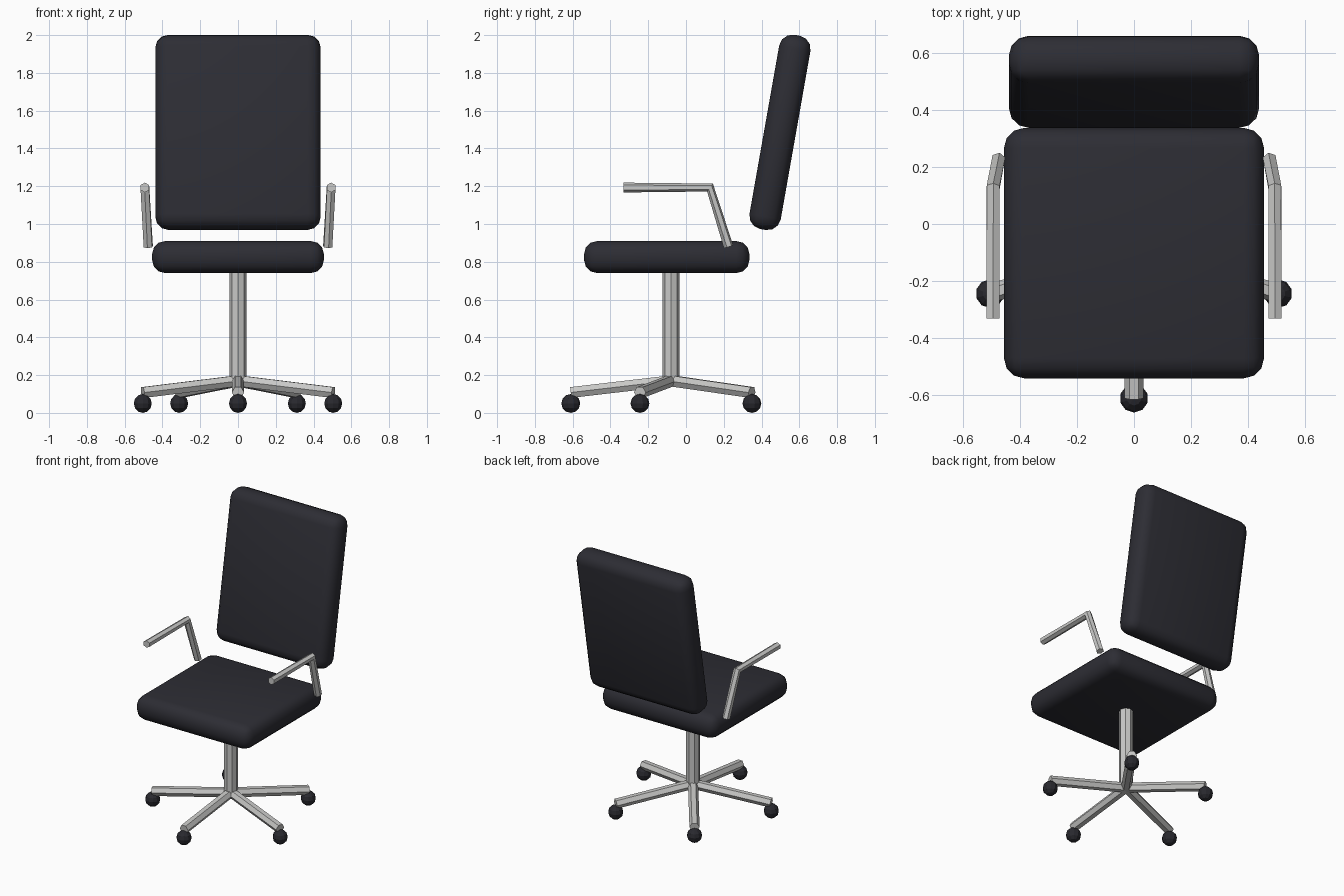
import bpy
import bmesh
from math import cos, sin, pi, radians
from mathutils import Vector

cube = bpy.data.objects.get("Cube")
if cube:
    bpy.data.objects.remove(cube, do_unlink=True)


def make_material(name, color, metallic, roughness):
    mat = bpy.data.materials.new(name)
    mat.use_nodes = True
    mat.diffuse_color = color
    bsdf = next(n for n in mat.node_tree.nodes if n.type == 'BSDF_PRINCIPLED')
    bsdf.inputs["Base Color"].default_value = color
    bsdf.inputs["Metallic"].default_value = metallic
    bsdf.inputs["Roughness"].default_value = roughness
    return mat


FABRIC = make_material("dark fabric", (0.026, 0.026, 0.034, 1), 0, 0.8)
STEEL = make_material("pale steel", (0.58, 0.58, 0.57, 1), 0, 0.4)
RUBBER = make_material("black rubber", (0.022, 0.022, 0.028, 1), 0, 0.6)


def add_object(name, bm, mat):
    bmesh.ops.recalc_face_normals(bm, faces=bm.faces)
    mesh = bpy.data.meshes.new(name)
    bm.to_mesh(mesh)
    bm.free()
    mesh.materials.append(mat)
    obj = bpy.data.objects.new(name, mesh)
    bpy.context.collection.objects.link(obj)
    return obj


def tube(name, path, radius, sides, turn=0.0):
    """Faceted rod with capped ends; turn rotates its cross-section."""
    bm = bmesh.new()
    pts = [Vector(p) for p in path]
    rings = []
    for i, p in enumerate(pts):
        before = p - pts[i - 1] if i > 0 else pts[1] - p
        after = pts[i + 1] - p if i < len(pts) - 1 else before
        t = (before.normalized() + after.normalized()).normalized()
        up = Vector((0, 1, 0)) if abs(t.z) > 0.99 else Vector((0, 0, 1))
        u = t.cross(up).normalized()
        v = u.cross(t)
        angles = [turn + 2 * pi * k / sides for k in range(sides)]
        rings.append([bm.verts.new(p + radius * (u * cos(a) + v * sin(a)))
                      for a in angles])
    for a, b in zip(rings, rings[1:]):
        for k in range(sides):
            n = (k + 1) % sides
            bm.faces.new((a[k], a[n], b[n], b[k]))
    bm.faces.new(rings[0])
    bm.faces.new(rings[-1])
    return add_object(name, bm, STEEL)


def cushion(name, size, center, tilt=0.0):
    """Smooth padded slab with rounded edges."""
    bm = bmesh.new()
    bmesh.ops.create_cube(bm, size=1)
    bmesh.ops.scale(bm, vec=size, verts=bm.verts)
    obj = add_object(name, bm, FABRIC)
    obj.location = center
    obj.rotation_euler.x = tilt
    bevel = obj.modifiers.new("rounded edges", 'BEVEL')
    bevel.width = 0.07
    bevel.segments = 3
    for poly in obj.data.polygons:
        poly.use_smooth = True
    return obj


# Cushions
cushion("seat", (0.91, 0.876, 0.17), (0, -0.102, 0.825))
cushion("backrest", (0.876, 0.168, 1.044), (0, 0.4975, 1.485), radians(-10))

# Column and five-legged base with ball casters
HUB_Y = -0.08
tube("column", [(0, HUB_Y, 0.17), (0, HUB_Y, 0.76)], 0.045, 8)
for i in range(5):
    angle = radians(-90 + 72 * i)
    x, y = 0.53 * cos(angle), HUB_Y + 0.53 * sin(angle)
    tube(f"base_leg_{i + 1}", [(0, HUB_Y, 0.17), (x, y, 0.108)], 0.033, 6)
    bm = bmesh.new()
    bmesh.ops.create_uvsphere(bm, u_segments=10, v_segments=6, radius=0.05)
    caster = add_object(f"caster_{i + 1}", bm, RUBBER)
    caster.location = (x, y, 0.05)

# Bent armrests
for side, s in (("left", 1), ("right", -1)):
    tube(f"{side}_armrest",
         [(s * 0.493, -0.33, 1.193), (s * 0.493, 0.127, 1.193),
          (s * 0.475, 0.225, 0.88)], 0.026, 6, pi / 6)
